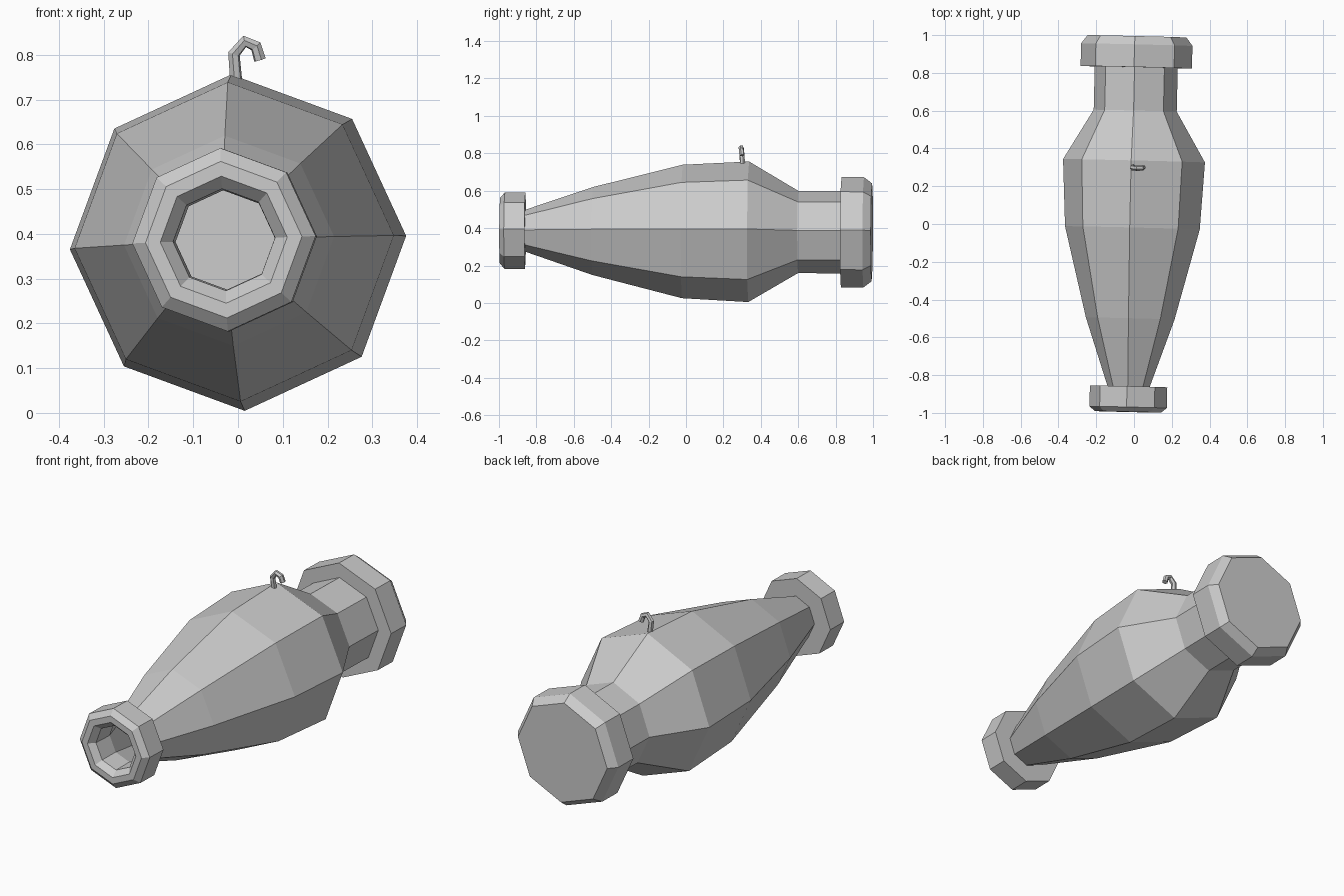
import bpy
import bmesh
import math
from mathutils import Matrix, Vector

if "Cube" in bpy.data.objects:
    bpy.data.objects.remove(bpy.data.objects["Cube"], do_unlink=True)

SIDES = 8
TWIST = math.radians(2.3)

# One plain grey for everything
grey = bpy.data.materials.new("light_grey")
grey.use_nodes = True
grey.diffuse_color = (0.6, 0.6, 0.6, 1)
grey.node_tree.nodes["Principled BSDF"].inputs["Base Color"].default_value = (0.6, 0.6, 0.6, 1)

# The long axis leans very slightly to the model's left and down
axis = Vector((0.024, 1, -0.005)).normalized()
lean = Vector((0, 1, 0)).rotation_difference(axis).to_matrix().to_4x4()
placement = Matrix.Translation((-0.008, 0, 0.382)) @ lean


def lathe(name, profile, closed=False, cap=False):
    """Octagonal turning along y from (y, radius) points; outward when y grows."""
    bm = bmesh.new()
    rings = []
    for y, r in profile:
        angles = [TWIST + i * math.tau / SIDES for i in range(SIDES)]
        rings.append([bm.verts.new((r * math.cos(a), y, r * math.sin(a))) for a in angles])
    pairs = list(zip(rings, rings[1:]))
    if closed:
        pairs.append((rings[-1], rings[0]))
    for a, b in pairs:
        for i in range(SIDES):
            j = (i + 1) % SIDES
            bm.faces.new((a[i], b[i], b[j], a[j]))
    if cap:
        bm.faces.new(rings[-1][::-1])
    bm.transform(placement)
    mesh = bpy.data.meshes.new(name)
    bm.to_mesh(mesh)
    bm.free()
    mesh.materials.append(grey)
    obj = bpy.data.objects.new(name, mesh)
    bpy.context.collection.objects.link(obj)
    return obj


# Hollow swelling body with a straight neck at the back
lathe("body", [(-0.86, 0.112), (-0.5, 0.235), (-0.02, 0.357),
               (0.335, 0.376), (0.6, 0.22), (0.83, 0.22)])

# Front collar with bevelled rim and open mouth
lathe("front_collar", [(-0.86, 0.111), (-0.965, 0.114), (-0.995, 0.142),
                       (-0.995, 0.175), (-0.97, 0.205), (-0.86, 0.205)], closed=True)

# Closed back flange
lathe("back_flange", [(0.83, 0.21), (0.83, 0.295), (0.95, 0.295), (0.994, 0.262)], cap=True)

# Small bent hook on top
curve = bpy.data.curves.new("hook", "CURVE")
curve.dimensions = "3D"
curve.bevel_depth = 0.014
curve.bevel_resolution = 1
curve.use_fill_caps = True
path = [(-0.004, 0.303, 0.74), (-0.009, 0.298, 0.802), (0.015, 0.295, 0.83),
        (0.040, 0.296, 0.819), (0.049, 0.299, 0.789)]
spline = curve.splines.new("POLY")
spline.points.add(len(path) - 1)
for point, co in zip(spline.points, path):
    point.co = (*co, 1)
spline.use_smooth = False
curve.materials.append(grey)
bpy.context.collection.objects.link(bpy.data.objects.new("hook", curve))
